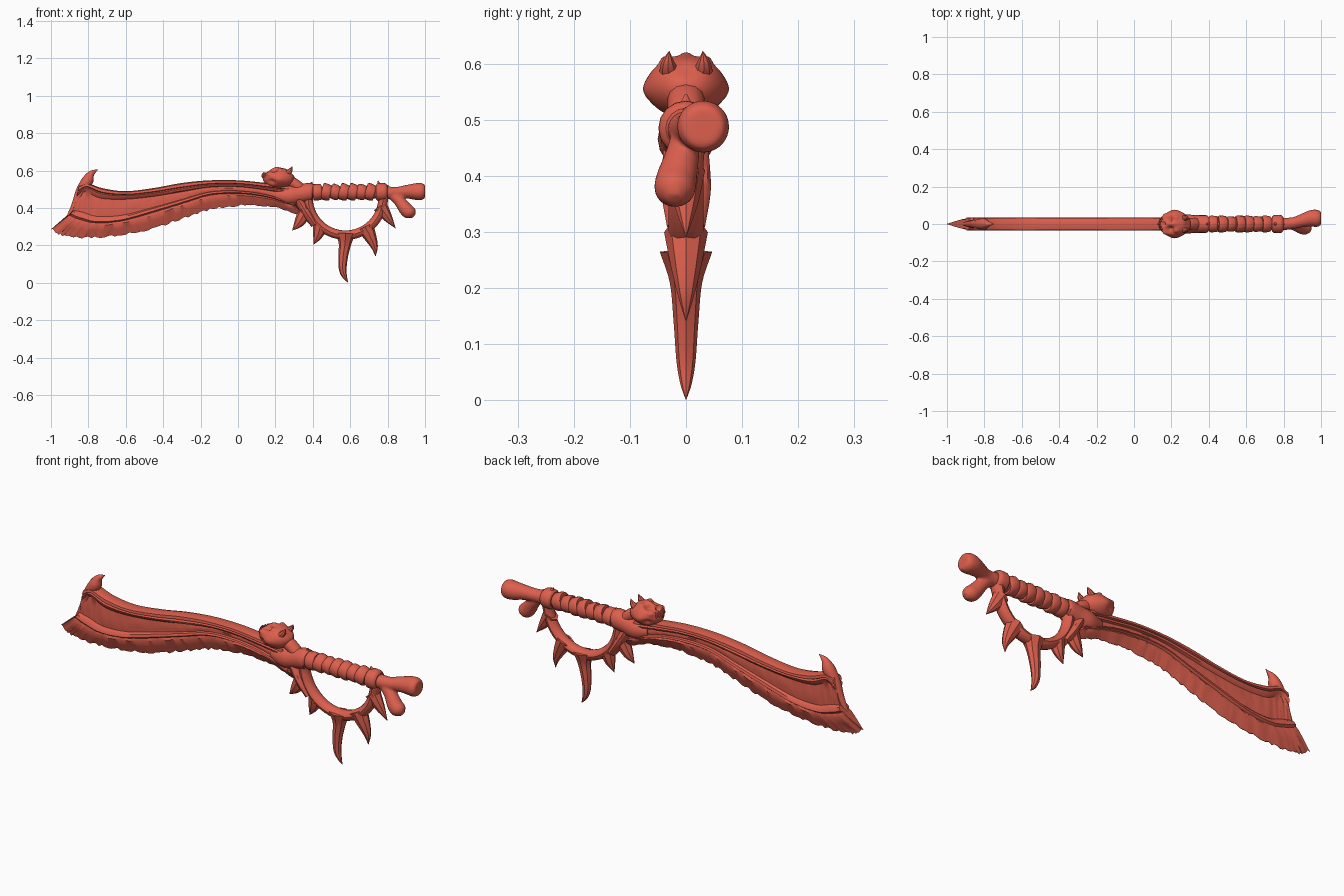
import bpy, bmesh, math, random
from mathutils import Vector

random.seed(4)
cube = bpy.data.objects.get("Cube")
if cube:
    bpy.data.objects.remove(cube, do_unlink=True)

red = bpy.data.materials.new("clay red")
red.use_nodes = True
RGB = (0.72, 0.115, 0.075, 1)
red.diffuse_color = RGB
red.node_tree.nodes["Principled BSDF"].inputs["Base Color"].default_value = RGB


def spline(points, steps):
    """Smooth curve through points of any dimension."""
    p = [Vector(q) for q in points]
    p = [p[0] * 2 - p[1]] + p + [p[-1] * 2 - p[-2]]
    out = []
    for i in range(1, len(p) - 2):
        a, b, c, d = p[i - 1:i + 3]
        for k in range(steps):
            t = k / steps
            out.append(b + ((c - a) * t + (a * 2 - b * 5 + c * 4 - d) * t ** 2
                            + (b * 3 - a - c * 3 + d) * t ** 3) / 2)
    return out + [p[-2]]


def skin(bm, rings):
    """Join closed rings into a capped surface."""
    rows = [[bm.verts.new(v) for v in ring] for ring in rings]
    n = len(rows[0])
    for a, b in zip(rows, rows[1:]):
        for i in range(n):
            j = (i + 1) % n
            bm.faces.new((a[i], a[j], b[j], b[i]))
    bm.faces.new(rows[0])
    bm.faces.new(rows[-1])


def finish(bm, name, angle=35):
    bmesh.ops.recalc_face_normals(bm, faces=bm.faces)
    mesh = bpy.data.meshes.new(name)
    bm.to_mesh(mesh)
    bm.free()
    mesh.materials.append(red)
    mesh.shade_smooth()
    mesh.set_sharp_from_angle(angle=math.radians(angle))
    obj = bpy.data.objects.new(name, mesh)
    bpy.context.collection.objects.link(obj)
    return obj


def add_tube(bm, path, flat=1, sides=12, steps=5):
    """Tapered tube; each path point is x, y, z, radius."""
    pts = spline(path, steps)
    rings = []
    for i, p in enumerate(pts):
        t = (pts[min(i + 1, len(pts) - 1)] - pts[max(i - 1, 0)]).xyz.normalized()
        u = Vector((0, 1, 0))
        u = (u - t * u.dot(t)).normalized()
        n = t.cross(u)
        r = max(p[3], 0.001)
        angles = [math.tau * k / sides for k in range(sides)]
        rings.append([p.xyz + r * (u * flat * math.cos(a) + n * math.sin(a)) for a in angles])
    skin(bm, rings)


def tube(name, path, **kw):
    bm = bmesh.new()
    add_tube(bm, path, **kw)
    return finish(bm, name)


def flat_tube(name, path, **kw):
    """Tube lying in the blade plane; path points are x, z, radius."""
    return tube(name, [(x, 0, z, r) for x, z, r in path], **kw)


# Blade: x and z of spine, upper rim, lower rim and cutting edge at each station
stations = [
    (-.85, .52, -.86, .47, -.885, .375, -1, .286),
    (-.8, .53, -.815, .5, -.83, .355, -.93, .25),
    (-.72, .505, -.73, .465, -.75, .335, -.8, .24),
    (-.6, .49, -.6, .458, -.62, .345, -.64, .254),
    (-.45, .507, -.45, .47, -.46, .39, -.46, .288),
    (-.3, .534, -.3, .492, -.3, .438, -.3, .342),
    (-.15, .548, -.15, .514, -.15, .482, -.15, .39),
    (0, .548, 0, .516, 0, .488, 0, .412),
    (.14, .535, .14, .5, .15, .468, .16, .408),
    (.27, .52, .28, .48, .3, .42, .35, .36),
]
# Section: position from spine to edge, half thickness
section = [(0, .012), (.15, .032), (.5, .034), (.6, .024), (.75, .034), (1, .03),
           (1.1, .018), (1.35, .02), (1.6, .02), (1.85, .018), (1.93, .03), (2.08, .034),
           (2.16, .024), (2.28, .028), (2.6, .017), (3, .001)]
rows = spline(stations, 9)
rings = []
for k, s in enumerate(rows):
    line = [Vector((s[i], 0, s[i + 1])) for i in range(0, 8, 2)]
    if 0 < k < len(rows) - 1:
        line[3].z += random.uniform(-.005, .008)
    front, back = [], []
    for t, y in section:
        i = min(int(t), 2)
        p = line[i].lerp(line[i + 1], t - i)
        rough = .003 if 1.2 < t < 1.7 or 2.2 < t < 2.9 else 0
        side = Vector((0, y + random.uniform(-rough, rough), 0))
        front.append(p - side)
        back.append(p + side)
    rings.append(front + back[::-1])
bm = bmesh.new()
skin(bm, rings)
finish(bm, "blade", 40)

# Raised rim and hook at the blade's far end
flat_tube("blade_hook", [(-.91, .35, .008), (-.87, .42, .019), (-.842, .49, .025),
                         (-.805, .545, .031), (-.785, .582, .018), (-.75, .607, .001)])

# Bolster between blade and grip
tube("bolster", [(.2, 0, .47, .03), (.27, 0, .465, .052), (.33, 0, .475, .05),
                 (.385, 0, .485, .05), (.4, 0, .485, .04)], flat=.95, sides=16)
flat_tube("bolster_band", [(.25, .52, .01), (.29, .495, .022), (.325, .44, .024),
                           (.365, .375, .026), (.41, .31, .02)], flat=1.7)

# Knuckle guard: half ring with pointed ends
guard = [(.395, .54, .002), (.378, .48, .024)]
for d in range(190, 351, 20):
    a = math.radians(d)
    guard.append((.575 + .2 * math.cos(a), .455 + .2 * math.sin(a), .025))
guard += [(.775, .48, .026), (.748, .545, .002)]
flat_tube("knuckle_guard", guard, flat=1.25)
tube("rear_collar", [(.738, 0, .485, .038), (.75, 0, .485, .048), (.785, 0, .485, .048),
                     (.8, 0, .485, .036)], sides=16)
flat_tube("collar_point", [(.775, .47, .03), (.785, .5, .02), (.805, .522, .001)])

# Guard spikes
spikes = {
    "bolster_spike": [(.36, .38, .04), (.325, .32, .026), (.29, .28, .001)],
    "small_spike": [(.44, .3, .04), (.425, .25, .025), (.404, .205, .001)],
    "long_spike": [(.575, .265, .055), (.572, .21, .034), (.562, .14, .026),
                   (.56, .07, .02), (.572, .03, .012), (.588, .002, .001)],
    "curved_spike": [(.68, .3, .046), (.71, .24, .032), (.73, .19, .018), (.735, .142, .001)],
    "rear_spike": [(.76, .41, .04), (.8, .35, .025), (.842, .292, .001)],
}
for name, path in spikes.items():
    flat_tube(name, path, flat=.85, sides=8)

# Bone handle with a forked end, blended into one form
bm = bmesh.new()
add_tube(bm, [(.35, 0, .485, .03), (.6, 0, .485, .032), (.78, 0, .482, .034),
              (.85, .005, .482, .031), (.9, .018, .487, .036), (.95, .03, .488, .045),
              (.98, .03, .488, .046), (1, .03, .488, .036)], sides=20)
add_tube(bm, [(.81, 0, .482, .024), (.86, -.006, .44, .03), (.9, -.018, .39, .037),
              (.925, -.02, .372, .034), (.942, -.02, .358, .014)], sides=20)
bone = finish(bm, "bone_handle")
remesh = bone.modifiers.new("blend", 'REMESH')
remesh.mode, remesh.voxel_size, remesh.use_smooth_shade = 'VOXEL', .006, True
relax = bone.modifiers.new("relax", 'SMOOTH')
relax.factor, relax.iterations = .5, 4

# Grip wraps, each tilted a little
for i in range(7):
    x, tilt = .425 + i * .047, random.uniform(-.011, .011)
    r = random.uniform(.04, .046)
    tube(f"grip_wrap_{i + 1}", [(x - .024, 0, .485 - tilt, r - .006), (x - .016, 0, .485 - tilt * .7, r),
                                (x + .016, 0, .485 + tilt * .7, r - .002),
                                (x + .024, 0, .485 + tilt, r - .009)], sides=16, steps=2)

# Skull: sphere pushed in at the sockets and out at brows and cheeks
bm = bmesh.new()
bmesh.ops.create_uvsphere(bm, u_segments=56, v_segments=36, radius=1)
marks = [(-.75, 0, .65, .17, -.25), (-.15, 0, .98, .2, .12), (.75, 0, .5, .3, -.08)]
for s in (-1, 1):
    marks += [(-.3, s * .45, .85, .24, -.38), (.05, s * .5, .85, .18, .16),
              (-.6, s * .65, .45, .2, .14), (-.05, s * .95, -.1, .35, .1),
              (-.45, s * .8, -.3, .25, -.18)]
for v in bm.verts:
    d = v.co.normalized()
    push = sum(m[4] * math.exp(-((d - Vector(m[:3]).normalized()).length / m[3]) ** 2)
               for m in marks)
    p = d * (1 + push)
    v.co = Vector((.218 + p.x * .085, p.y * .07, .559 + p.z * .056))
finish(bm, "skull", 50)

# Skull teeth and crest horns
for i in range(-2, 3):
    tube(f"skull_tooth_{i + 3}", [(.15 + abs(i) * .004, i * .014, .55, .007),
                                  (.133 + abs(i) * .006, i * .014, .572, .008),
                                  (.14 + abs(i) * .006, i * .014, .59, .003)], sides=8, steps=3)
for s, side in ((-1, "right"), (1, "left")):
    tube(f"skull_horn_{side}", [(.265, s * .03, .585, .018), (.28, s * .032, .602, .012),
                                (.29, s * .03, .622, .001)], sides=8)
flat_tube("skull_neck", [(.23, .56, .03), (.3, .53, .03), (.35, .485, .03)], flat=1.1)
